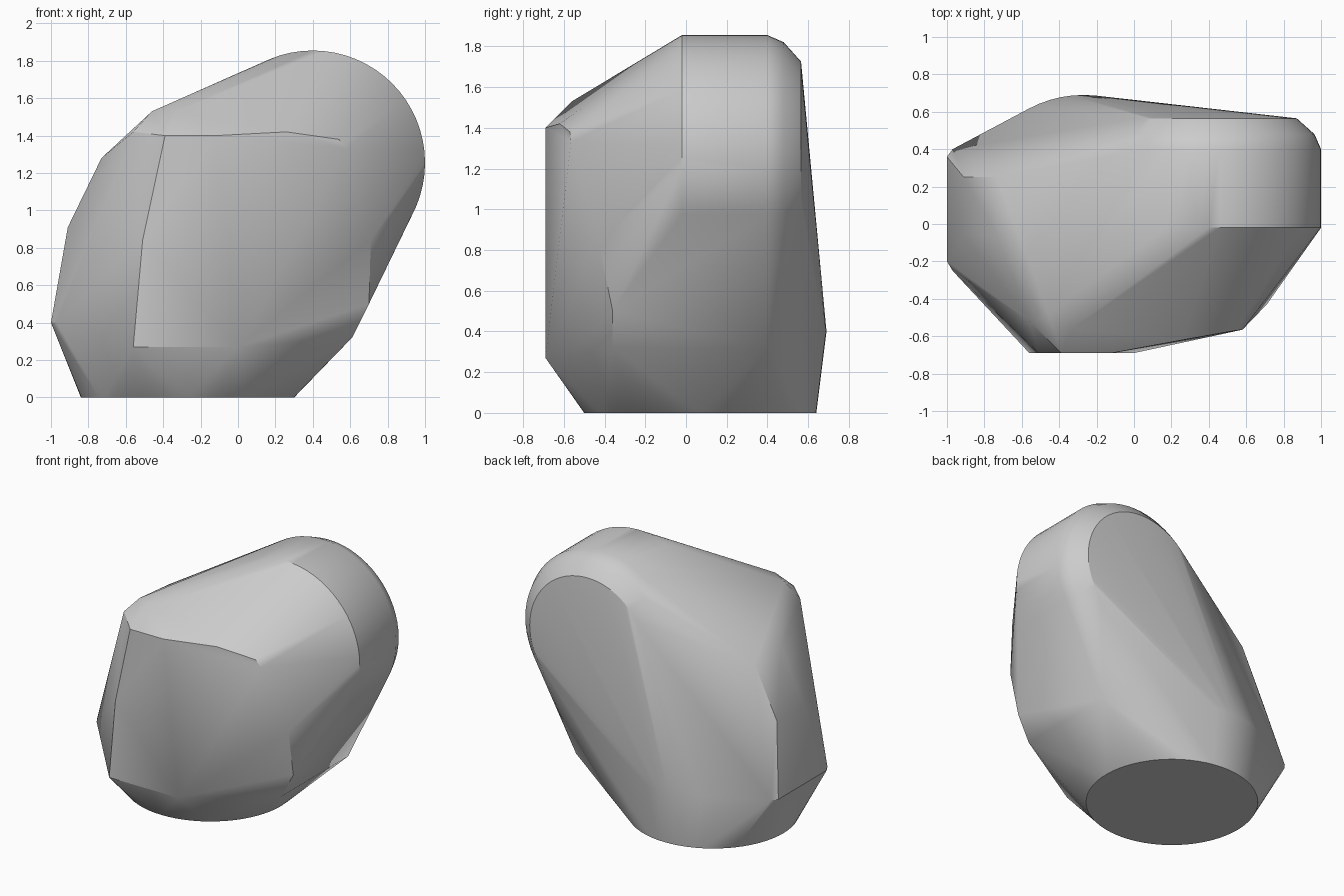
import bpy
import bmesh
from math import cos, sin, tau, radians
from mathutils import Vector

default_cube = bpy.data.objects.get("Cube")
if default_cube:
    bpy.data.objects.remove(default_cube, do_unlink=True)


def plain_material(name, colour):
    material = bpy.data.materials.new(name)
    material.use_nodes = True
    material.diffuse_color = colour
    shader = material.node_tree.nodes["Principled BSDF"]
    shader.inputs["Base Color"].default_value = colour
    shader.inputs["Roughness"].default_value = 0.8
    return material


def add_ring(bm, centre, radius, across, upward, segments=64):
    """Add loose points on a circle spanned by two directions."""
    for step in range(segments):
        angle = tau * step / segments
        offset = across * cos(angle) + upward * sin(angle)
        bm.verts.new(centre + offset * radius)


def add_edge_points(bm, x, z, depths):
    """Add points that share a side position and height."""
    for depth in depths:
        bm.verts.new((x, depth, z))


def wrap_hull(bm):
    """Stretch a skin over all points and drop what lies inside it."""
    result = bmesh.ops.convex_hull(bm, input=bm.verts)
    inside = set(result["geom_interior"]) | set(result["geom_unused"])
    doomed = [item for item in inside if isinstance(item, bmesh.types.BMVert)]
    bmesh.ops.delete(bm, geom=doomed, context="VERTS")
    loose = [vert for vert in bm.verts if not vert.link_faces]
    bmesh.ops.delete(bm, geom=loose, context="VERTS")
    bmesh.ops.dissolve_limit(bm, angle_limit=radians(0.3),
                             verts=bm.verts, edges=bm.edges)
    bmesh.ops.recalc_face_normals(bm, faces=bm.faces)


side, depth, up = Vector((1, 0, 0)), Vector((0, 1, 0)), Vector((0, 0, 1))
bm = bmesh.new()

# Round foot, flaring slightly towards the back
foot_centre = Vector((-0.27, 0.07, 0))
add_ring(bm, foot_centre, 0.57, side, depth)
add_ring(bm, foot_centre + up * 0.4, 0.62, side, depth)

# Round upper shoulder with a softened back rim
shoulder_centre = Vector((0.4, 0, 1.255))
for position, radius in ((-0.02, 0.6), (0.4, 0.6), (0.48, 0.565), (0.565, 0.47)):
    add_ring(bm, shoulder_centre + depth * position, radius, side, up)

# Lower right edge and the corner rising from it
add_edge_points(bm, 0.61, 0.32, (-0.36, 0.4))
add_edge_points(bm, 0.7, 0.5, (-0.36,))
add_edge_points(bm, 0.71, 0.84, (-0.43,))

# Stepped left flank
add_edge_points(bm, -1, 0.4, (-0.2, 0.36))
add_edge_points(bm, -0.97, 0.4, (-0.25, 0.4))
add_edge_points(bm, -0.91, 0.91, (-0.06, 0.25))
add_edge_points(bm, -0.73, 1.28, (-0.06, 0.25))

# Flat front panel
front = -0.69
for x, z in ((-0.56, 0.27), (0, 0.27), (-0.51, 0.84), (-0.39, 1.4), (-0.12, 1.4)):
    add_edge_points(bm, x, z, (front,))

# Chamfered corners above the front panel
add_edge_points(bm, 0.26, 1.42, (-0.62,))
add_edge_points(bm, 0.54, 1.38, (-0.57,))
add_edge_points(bm, 0.58, 1.33, (-0.565,))
add_edge_points(bm, -0.46, 1.53, (-0.48,))
add_edge_points(bm, -0.33, 1.53, (-0.56,))
add_edge_points(bm, -0.56, 1.42, (-0.52,))

wrap_hull(bm)

mesh = bpy.data.meshes.new("boulder")
bm.to_mesh(mesh)
bm.free()
mesh.materials.append(plain_material("stone grey", (0.6, 0.6, 0.6, 1)))

boulder = bpy.data.objects.new("boulder", mesh)
bpy.context.collection.objects.link(boulder)
bpy.context.view_layer.objects.active = boulder
boulder.select_set(True)
bpy.ops.object.shade_smooth_by_angle(angle=radians(30))
